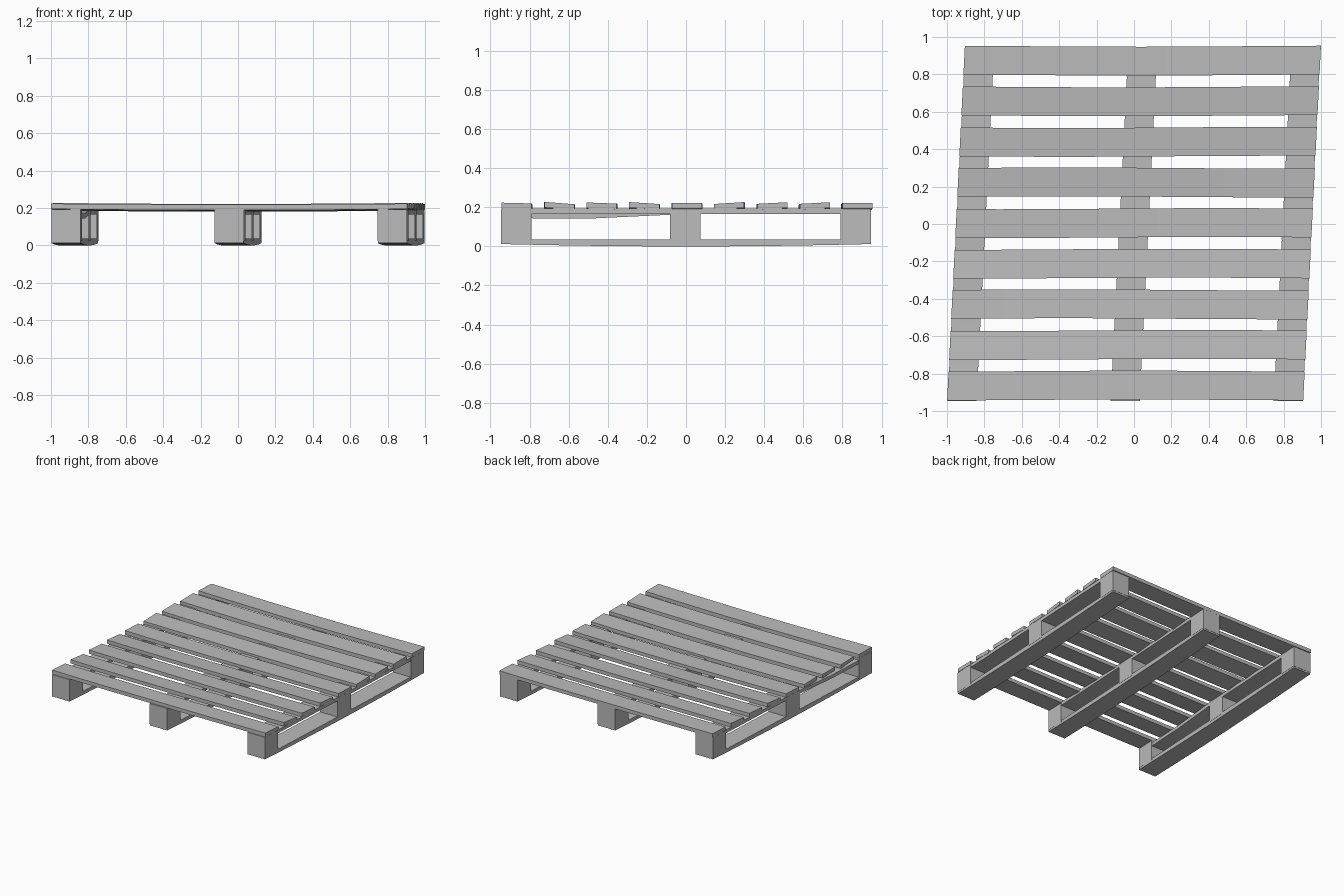
import bpy
import bmesh
import math
import random

random.seed(4)
SKEW = 0.05          # the whole frame leans sideways along its depth

cube = bpy.data.objects.get("Cube")
if cube:
    bpy.data.objects.remove(cube, do_unlink=True)

wood = bpy.data.materials.new("weathered grey wood")
wood.use_nodes = True
GREY = (0.5, 0.5, 0.5, 1)
wood.diffuse_color = GREY
wood.node_tree.nodes["Principled BSDF"].inputs["Base Color"].default_value = GREY


def board(name, centre, size, axis=0, cuts=0, warp=None):
    """Box cut along one axis, warped by a rule, then skewed with the frame."""
    bm = bmesh.new()
    bmesh.ops.create_cube(bm, size=1)
    if cuts:
        long_edges = [e for e in bm.edges
                      if abs(e.verts[0].co[axis] - e.verts[1].co[axis]) > 0.5]
        bmesh.ops.subdivide_edges(bm, edges=long_edges, cuts=cuts, use_grid_fill=True)
    for v in bm.verts:
        unit = v.co.copy()
        for i in range(3):
            v.co[i] = centre[i] + unit[i] * size[i]
        if warp:
            dy, dz = warp(unit)
            v.co.y += dy
            v.co.z += dz
        v.co.x += SKEW * v.co.y
    mesh = bpy.data.meshes.new(name)
    bm.to_mesh(mesh)
    bm.free()
    mesh.materials.append(wood)
    obj = bpy.data.objects.new(name, mesh)
    bpy.context.collection.objects.link(obj)
    bpy.context.view_layer.objects.active = obj
    obj.select_set(True)
    bpy.ops.object.shade_smooth_by_angle(angle=math.radians(30))
    obj.select_set(False)
    return obj


# Deck planks, each slightly bowed and tilted
tilts = (-0.004, -0.012, -0.006, -0.01, 0.0, 0.01, 0.008, 0.008, 0.0)
for i, tilt in enumerate(tilts):
    phase = random.uniform(0, math.tau)

    def plank_warp(u, tilt=tilt, phase=phase):
        bow = 0.003 * math.sin(5 * u.x + phase)
        dip = -0.006 * (1 - 4 * u.x * u.x)
        return bow, dip + tilt * u.y

    y = -0.864 + i * 0.2172
    board(f"deck_plank_{i + 1}", (0, y, 0.207), (1.904, 0.154, 0.029),
          0, 7, plank_warp)

# Three runners: lower skid board, upper stringer board and three blocks
for side, x in (("right", -0.872), ("middle", 0), ("left", 0.872)):
    board(f"{side}_skid_board", (x, 0, 0.018), (0.155, 1.89, 0.036), 1, 7,
          lambda u: (0, 0.012 * 4 * u.y * u.y * (0.5 - u.z)))

    def sag(u, side=side):
        # the front bay of one stringer hangs a little low
        loose = side == "right" and -0.42 < u.y < -0.04
        return 0, (-0.022 * min(1, -u.y / 0.25) if loose else 0)

    board(f"{side}_stringer_board", (x, 0, 0.179), (0.155, 1.88, 0.027), 1, 11, sag)

    for place, y in (("front", -0.868), ("centre", -0.004), ("back", 0.868)):
        board(f"{side}_{place}_block", (x, y, 0.107), (0.157, 0.158, 0.165))
